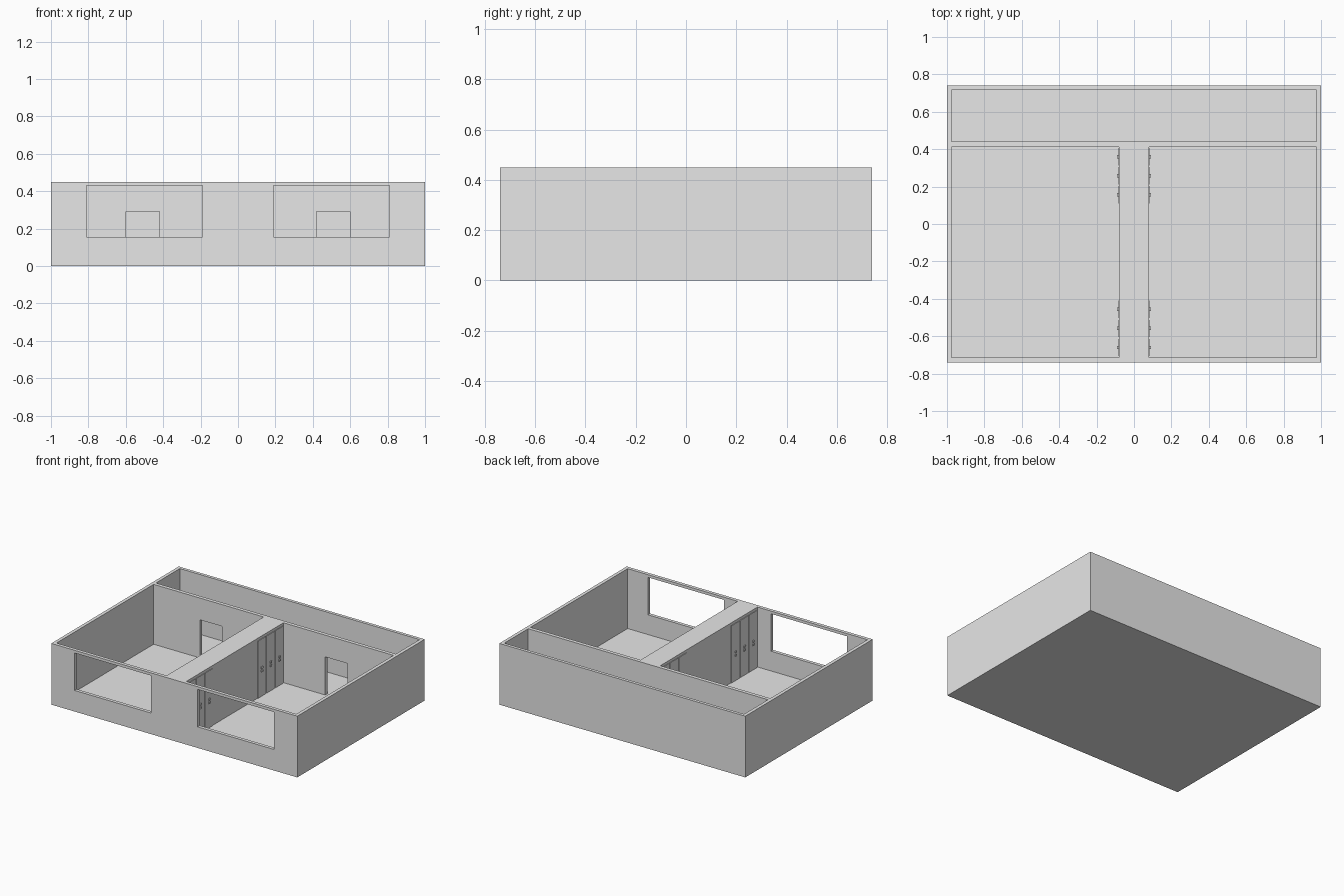
import bpy

if "Cube" in bpy.data.objects:
    bpy.data.objects.remove(bpy.data.objects["Cube"])

grey = bpy.data.materials.new("plain_grey")
grey.diffuse_color = (0.8, 0.8, 0.8, 1)
grey.use_nodes = True
grey.node_tree.nodes["Principled BSDF"].inputs["Base Color"].default_value = grey.diffuse_color


def box(name, x0, x1, y0, y1, z0, z1):
    """Axis-aligned box given by its limits."""
    x0, x1 = sorted((x0, x1))
    v = [(x, y, z) for z in (z0, z1) for x, y in ((x0, y0), (x1, y0), (x1, y1), (x0, y1))]
    f = [(3, 2, 1, 0), (4, 5, 6, 7), (0, 1, 5, 4), (1, 2, 6, 5), (2, 3, 7, 6), (3, 0, 4, 7)]
    me = bpy.data.meshes.new(name)
    me.from_pydata(v, [], f)
    me.materials.append(grey)
    ob = bpy.data.objects.new(name, me)
    bpy.context.scene.collection.objects.link(ob)
    return ob


FLOOR, TOP = 0.01, 0.45

# Solid block, hollowed out into rooms, corridor, doorways and windows
shell = box("building_shell", -1, 1, -0.74, 0.74, 0, TOP)
cutters = [box("corridor_cutter", -0.975, 0.975, 0.44, 0.717, FLOOR, 0.6)]
for s in (-1, 1):
    cutters += [
        box("room_cutter", s * 0.08, s * 0.975, -0.715, 0.413, FLOOR, 0.6),
        box("window_cutter", s * 0.19, s * 0.81, -0.9, -0.6, 0.155, 0.43),
        box("doorway_cutter", s * 0.42, s * 0.60, 0.35, 0.5, FLOOR, 0.29),
    ]
for c in cutters:
    c.hide_render = True
    m = shell.modifiers.new("cut", 'BOOLEAN')
    m.operation, m.solver, m.object = 'DIFFERENCE', 'EXACT', c

# Apply the cuts and drop the helpers
dg = bpy.context.evaluated_depsgraph_get()
mesh = bpy.data.meshes.new_from_object(shell.evaluated_get(dg))
shell.modifiers.clear()
shell.data = mesh
for c in cutters:
    bpy.data.objects.remove(c)

# Closet doors with square pulls on both faces of the central block
for s in (-1, 1):
    for y in (0.36, 0.258, 0.156, -0.456, -0.558, -0.66):
        box("closet_door", s * 0.078, s * 0.084, y - 0.046, y + 0.046, FLOOR, 0.43)
        for z in (0.197, 0.222):
            box("closet_pull", s * 0.082, s * 0.090, y - 0.009, y + 0.009, z - 0.007, z + 0.007)
